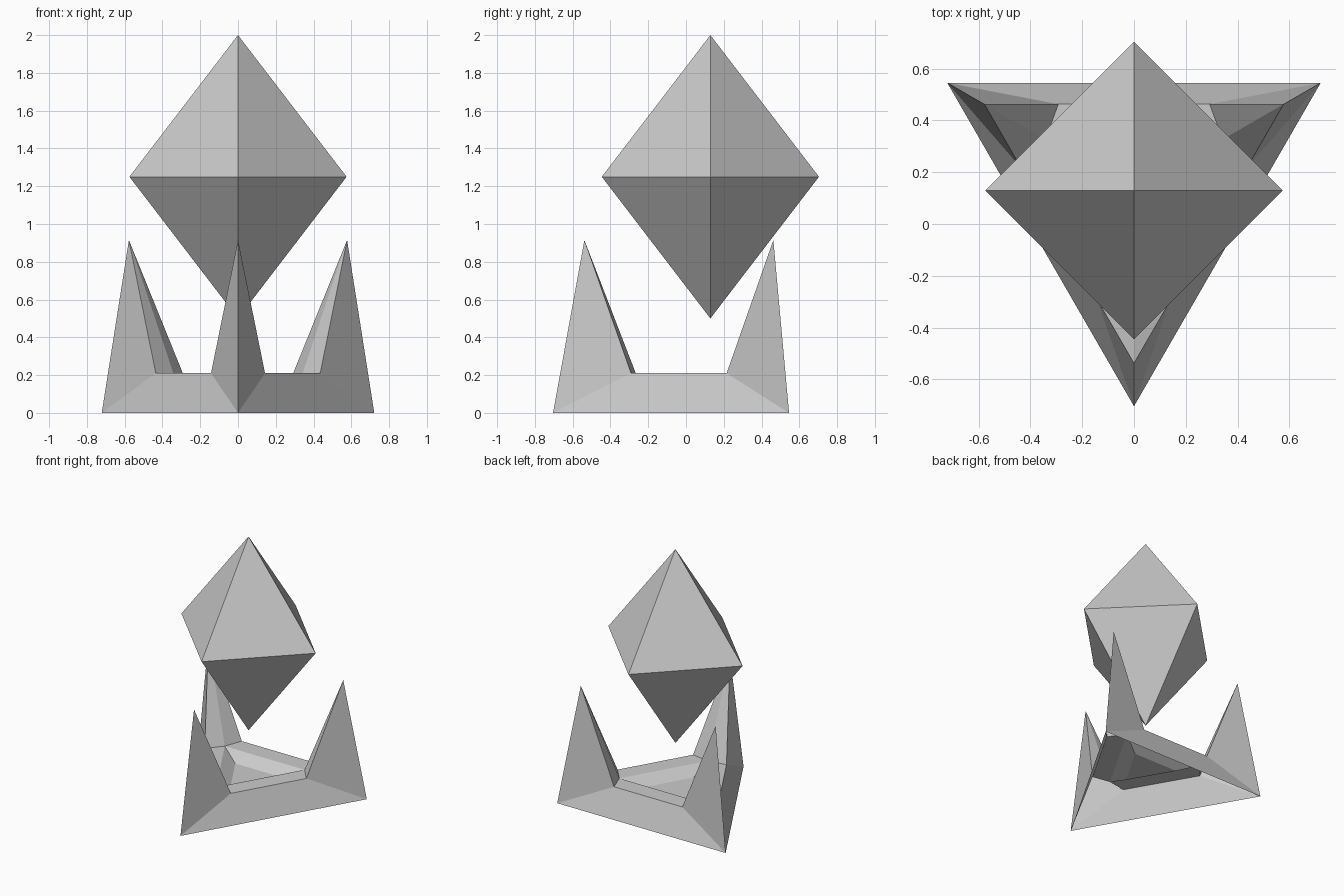
import bpy
import bmesh
from math import radians
from mathutils import Matrix, Vector

cube = bpy.data.objects.get("Cube")
if cube:
    bpy.data.objects.remove(cube)

CENTRE = Vector((0, 0.129, 0))
RIM_Z = 0.21

stone = bpy.data.materials.new("grey_stone")
stone.use_nodes = True
stone.diffuse_color = (0.6, 0.6, 0.6, 1)
stone.node_tree.nodes["Principled BSDF"].inputs["Base Color"].default_value = (0.6, 0.6, 0.6, 1)


def finish(name, bm):
    """Turn a bmesh into a flat-shaded stone object."""
    bmesh.ops.remove_doubles(bm, verts=bm.verts, dist=0.0005)
    bmesh.ops.recalc_face_normals(bm, faces=bm.faces)
    mesh = bpy.data.meshes.new(name)
    bm.to_mesh(mesh)
    bm.free()
    mesh.materials.append(stone)
    obj = bpy.data.objects.new(name, mesh)
    bpy.context.collection.objects.link(obj)
    return obj


def corner(i):
    """Key points of one corner of the stand, turned to the i-th third."""
    points = {
        "foot": (0, -0.833, 0),
        "tip": (0, -0.667, 0.915),
        "right": (0.143, -0.42, RIM_Z),
        "left": (-0.143, -0.42, RIM_Z),
        "inner": (0, -0.395, RIM_Z),
        "bowl": (0, -0.22, 0.149),
    }
    turn = Matrix.Rotation(radians(120 * i), 3, "Z")
    return {key: turn @ Vector(p) + CENTRE for key, p in points.items()}


# Three-cornered stand: hollow shell with spikes, flat rim and shallow bowl
bm = bmesh.new()


def face(*points):
    bm.faces.new([bm.verts.new(p) for p in points])


for i in range(3):
    c, n = corner(i), corner(i + 1)
    # spike
    face(c["foot"], c["right"], c["tip"])
    face(c["left"], c["foot"], c["tip"])
    face(c["right"], c["inner"], c["tip"])
    face(c["inner"], c["left"], c["tip"])
    # sloped outer wall, rim and bowl side
    face(c["foot"], n["foot"], n["left"], c["right"])
    face(c["right"], n["left"], n["inner"], c["inner"])
    face(c["inner"], n["inner"], n["bowl"], c["bowl"])
# bowl floor
face(*[corner(i)["bowl"] for i in range(3)])
finish("spiked_stand", bm)

# Floating eight-sided crystal: two four-sided cones base to base
bm = bmesh.new()
for side in (1, -1):
    place = Matrix.Translation(CENTRE + Vector((0, 0, 1.25 + side * 0.375)))
    flip = Matrix.Rotation(radians(0 if side > 0 else 180), 4, "X")
    bmesh.ops.create_cone(bm, cap_ends=False, segments=4, radius1=0.575,
                          radius2=0, depth=0.75, matrix=place @ flip)
finish("floating_crystal", bm)
